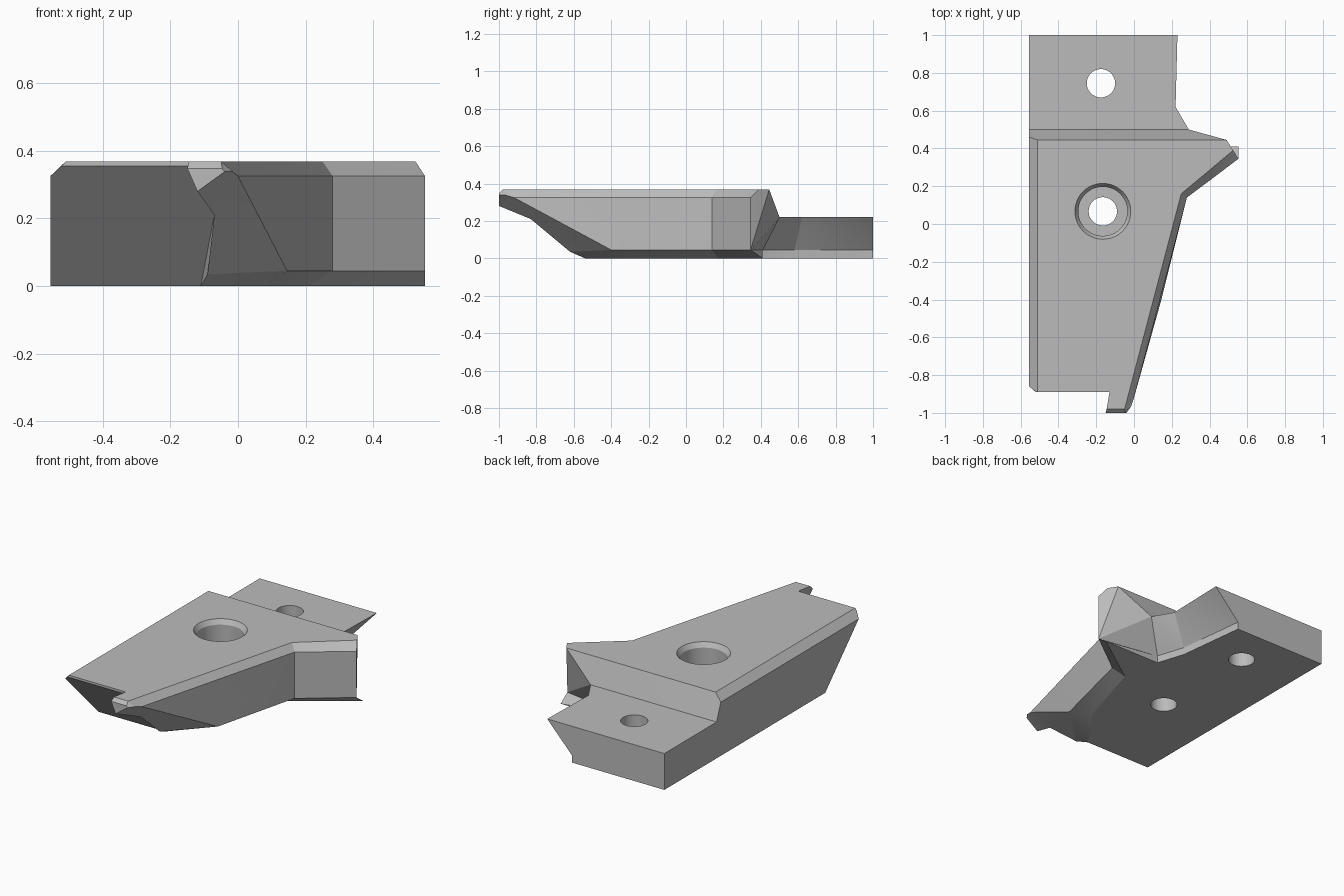
import bpy
import bmesh
from mathutils import Matrix, Vector

cube = bpy.data.objects.get("Cube")
if cube:
    bpy.data.objects.remove(cube, do_unlink=True)

steel = bpy.data.materials.new("light_grey_metal")
steel.use_nodes = True
steel.diffuse_color = (0.5, 0.5, 0.5, 1)
steel.node_tree.nodes["Principled BSDF"].inputs["Base Color"].default_value = steel.diffuse_color

# Levels: underside, top of lower bevel, tab top, bottom of upper bevel, body top
BASE, LOW, TAB, HIGH, TOP = 0, 0.045, 0.22, 0.325, 0.368
LEFT = -0.555

corners = {
    # flat long side and its bevel
    "side_front_base": (LEFT, -0.54, BASE),
    "side_front_high": (LEFT, -0.86, HIGH),
    "bevel_front_mid": (-0.52, -0.89, 0.355),
    "bevel_front_top": (-0.51, -0.89, TOP),
    "bevel_back_top": (-0.51, 0.445, TOP),
    "side_back_high": (LEFT, 0.46, HIGH),
    "side_step": (LEFT, 0.5, TAB),
    "side_end_tab": (LEFT, 1, TAB),
    "side_end_base": (LEFT, 1, BASE),
    # nose
    "root_top": (-0.13, -0.89, TOP),
    "root_mid": (-0.13, -0.89, 0.355),
    "root_low": (-0.07, -0.747, 0.21),
    "root_base": (-0.11, -0.54, BASE),
    "nose_left_top": (-0.145, -0.98, TOP),
    "nose_right_top": (-0.05, -0.98, TOP),
    "nose_left_tip": (-0.15, -1, 0.348),
    "nose_right_tip": (-0.047, -1, 0.348),
    "nose_chin": (-0.12, -1, 0.28),
    "nose_lip": (-0.04, -1, 0.338),
    "nose_round": (-0.015, -0.965, 0.338),
    "cheek_high": (0, -0.92, HIGH),
    "cheek_low": (0.145, -0.4, LOW),
    "cheek_base": (0.08, -0.27, BASE),
    "keel_high": (-0.07, -0.83, 0.21),
    "keel_low": (-0.09, -0.62, 0.035),
    # inner corner between long wall and horn
    "elbow_base": (0.21, 0.17, BASE),
    "elbow_low": (0.28, 0.14, LOW),
    "elbow_high": (0.28, 0.14, HIGH),
    "elbow_top": (0.25, 0.16, TOP),
    # horn
    "horn_base": (0.553, 0.41, BASE),
    "horn_low": (0.553, 0.345, LOW),
    "horn_high": (0.553, 0.345, HIGH),
    "horn_top": (0.525, 0.39, TOP),
    # step from body down to tab
    "step_base": (0.17, 0.41, BASE),
    "step_low": (0.17, 0.41, LOW),
    "step_tab": (0.29, 0.5, TAB),
    "step_top": (0.49, 0.445, TOP),
    # tab
    "waist_base": (0.115, 0.58, BASE),
    "waist_low": (0.115, 0.58, LOW),
    "waist_tab": (0.22, 0.62, TAB),
    "end_base": (0.065, 1, BASE),
    "end_low": (0.065, 1, LOW),
    "end_tab": (0.23, 1, TAB),
}

panels = [
    # underside and top
    "side_front_base root_base cheek_base elbow_base horn_base step_base waist_base end_base side_end_base",
    "bevel_front_top root_top nose_left_top nose_right_top elbow_top horn_top step_top bevel_back_top",
    # flat side, bevel, step slope, tab top, tab end
    "side_front_base side_front_high side_back_high side_step side_end_tab side_end_base",
    "side_front_high bevel_front_mid bevel_front_top bevel_back_top side_back_high",
    "side_back_high bevel_back_top step_top step_tab side_step",
    "side_step step_tab waist_tab end_tab side_end_tab",
    "side_end_base side_end_tab end_tab end_low end_base",
    # sloped front
    "side_front_base root_base root_low root_mid bevel_front_mid side_front_high",
    "bevel_front_mid root_mid root_top bevel_front_top",
    # nose
    "root_top nose_left_top nose_left_tip nose_chin keel_high root_low root_mid",
    "root_low keel_high keel_low root_base",
    "nose_left_top nose_right_top nose_right_tip nose_left_tip",
    "nose_left_tip nose_right_tip nose_lip nose_chin",
    "nose_right_top nose_right_tip nose_lip nose_round",
    "nose_right_top nose_round cheek_high",
    "nose_chin nose_lip nose_round cheek_high keel_high",
    "keel_high cheek_high cheek_low keel_low",
    "keel_low cheek_low cheek_base root_base",
    # long wall with its bevels
    "nose_right_top cheek_high elbow_high elbow_top",
    "cheek_high cheek_low elbow_low elbow_high",
    "cheek_low cheek_base elbow_base elbow_low",
    # horn wall with its bevels
    "elbow_top elbow_high horn_high horn_top",
    "elbow_high elbow_low horn_low horn_high",
    "elbow_low elbow_base horn_base horn_low",
    # undercut behind horn
    "horn_low horn_high horn_top",
    "horn_low horn_top step_top",
    "horn_low step_top step_tab",
    "horn_low step_tab step_low",
    "horn_low step_low step_base horn_base",
    # undercut along tab
    "step_low step_tab waist_tab waist_low",
    "step_base step_low waist_low waist_base",
    "waist_low waist_tab end_tab end_low",
    "waist_base waist_low end_low end_base",
]


def finish(bm, name):
    bmesh.ops.recalc_face_normals(bm, faces=bm.faces)
    mesh = bpy.data.meshes.new(name)
    bm.to_mesh(mesh)
    bm.free()
    mesh.materials.append(steel)
    obj = bpy.data.objects.new(name, mesh)
    bpy.context.collection.objects.link(obj)
    return obj


# Solid bracket body
bm = bmesh.new()
points = {name: bm.verts.new(co) for name, co in corners.items()}
for panel in panels:
    bm.faces.new([points[name] for name in panel.split()])
bmesh.ops.recalc_face_normals(bm, faces=bm.faces)
bmesh.ops.triangulate(bm, faces=[f for f in bm.faces if len(f.verts) > 3])
body = finish(bm, "bracket_body")


def drill(name, x, y, rings, sides=48):
    """Cut a round hole whose radius follows (radius, height) rings."""
    bm = bmesh.new()
    loops = []
    for radius, z in rings:
        ring = bmesh.ops.create_circle(bm, segments=sides, radius=radius,
                                       matrix=Matrix.Translation((x, y, z)))["verts"]
        loops.append(ring)
    for lower, upper in zip(loops, loops[1:]):
        for i in range(sides):
            j = (i + 1) % sides
            bm.faces.new((lower[i], lower[j], upper[j], upper[i]))
    bm.faces.new(loops[0])
    bm.faces.new(loops[-1])
    cutter = finish(bm, name)
    cutter.hide_render = True
    cutter.hide_viewport = True
    cut = body.modifiers.new(name, "BOOLEAN")
    cut.operation = "DIFFERENCE"
    cut.solver = "EXACT"
    cut.object = cutter


# Countersunk bolt hole in the body, plain hole in the tab
drill("bolt_hole_cutter", -0.165, 0.067,
      [(0.075, -0.1), (0.075, 0.16), (0.13, 0.16), (0.13, 0.34), (0.148, TOP), (0.148, 0.5)])
drill("tab_hole_cutter", -0.175, 0.745, [(0.075, -0.1), (0.075, 0.4)])

# Smooth hole walls, crisp panel edges
bpy.context.view_layer.objects.active = body
body.select_set(True)
bpy.ops.object.shade_smooth_by_angle(angle=0.3)
